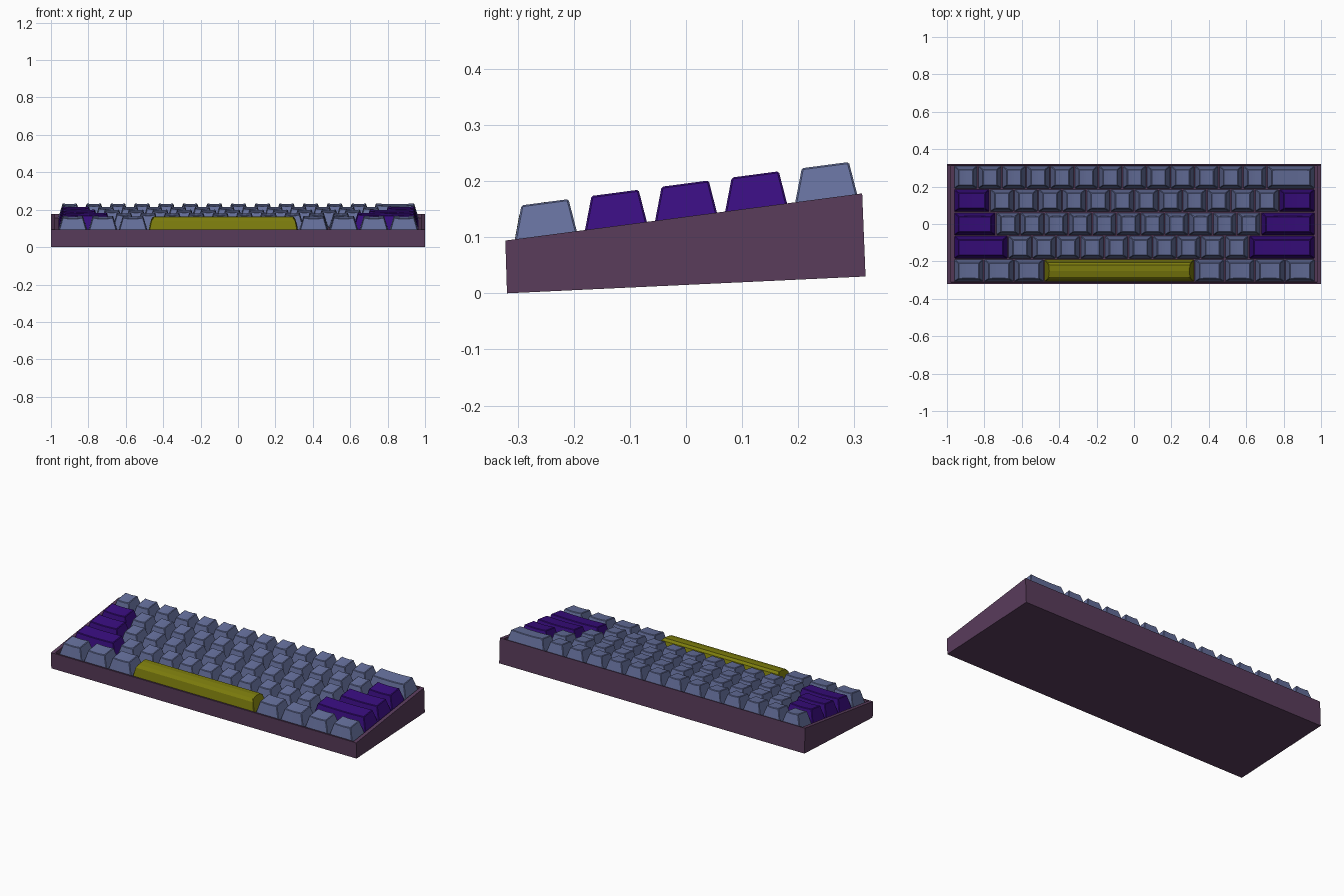
import bpy, bmesh, math

if "Cube" in bpy.data.objects:
    bpy.data.objects.remove(bpy.data.objects["Cube"])

# Colours
def mat(name, rgb):
    m = bpy.data.materials.new(name)
    m.diffuse_color = (*rgb, 1)
    m.use_nodes = True
    m.node_tree.nodes["Principled BSDF"].inputs["Base Color"].default_value = m.diffuse_color
    return m

CASE = mat("plum_case", (0.10, 0.045, 0.105))
BLUE = mat("slate_keys", (0.13, 0.16, 0.33))
PURPLE = mat("purple_keys", (0.04, 0.004, 0.21))
YELLOW = mat("yellow_key", (0.20, 0.20, 0.004))

# Tilted key plane: t runs front to back along the rim, n is the height above it
Y0, Z0, Y1, Z1 = -0.322, 0.094, 0.314, 0.178
LEN = math.hypot(Y1 - Y0, Z1 - Z0)
C, S = (Y1 - Y0) / LEN, (Z1 - Z0) / LEN
DEPTH = 0.022

def place(x, t, n):
    return (x, Y0 + t * C - n * S, Z0 + t * S + n * C)

def finish(bm, name, material):
    bmesh.ops.recalc_face_normals(bm, faces=bm.faces)
    me = bpy.data.meshes.new(name)
    bm.to_mesh(me)
    bm.free()
    me.materials.append(material)
    ob = bpy.data.objects.new(name, me)
    bpy.context.collection.objects.link(ob)
    return ob

# Wedge case with a shallow tray in the top
def build_case():
    bm = bmesh.new()
    def ring(hx, front, back, fn):
        return [bm.verts.new(fn(x, v)) for x, v in
                ((-hx, front), (hx, front), (hx, back), (-hx, back))]
    rings = [
        ring(1, 0, 1, lambda x, v: (x, -0.319 + v * 0.639, v * 0.03)),
        ring(1, 0, LEN, lambda x, v: place(x, v, 0)),
        ring(0.978, 0.008, LEN - 0.005, lambda x, v: place(x, v, 0)),
        ring(0.978, 0.008, LEN - 0.005, lambda x, v: place(x, v, -DEPTH)),
    ]
    for a, b in zip(rings, rings[1:]):
        for i in range(4):
            j = (i + 1) % 4
            bm.faces.new((a[i], a[j], b[j], b[i]))
    bm.faces.new(rings[0])
    bm.faces.new(rings[-1])
    finish(bm, "case", CASE)

# Keycap: a side profile (t offset, n, x inset) swept across the key width
CAP = [(-0.0628, -DEPTH, 0), (-0.036, 0.0588, 0.024),
       (0.0486, 0.0588, 0.024), (0.0584, -DEPTH, 0)]
BAR = [(-0.0628, -DEPTH, 0), (-0.042, 0.042, 0.013), (-0.027, 0.055, 0.024),
       (0.006, 0.0588, 0.028), (0.037, 0.055, 0.024), (0.050, 0.042, 0.013),
       (0.0584, -DEPTH, 0)]

def build_key(name, x0, x1, t, material, profile, dish, steps):
    bm = bmesh.new()
    cx, hw = (x0 + x1) / 2, (x1 - x0) / 2 - 0.0025
    rows = []
    for i in range(steps + 1):
        s = -1 + 2 * i / steps
        rows.append([bm.verts.new(place(cx + s * (hw - inset), t + dt,
                     n - (dish * (1 - s * s) if n > 0 else 0)))
                     for dt, n, inset in profile])
    k = len(profile)
    for a, b in zip(rows, rows[1:]):
        for i in range(k):
            j = (i + 1) % k
            bm.faces.new((a[i], a[j], b[j], b[i]))
    bm.faces.new(rows[0])
    bm.faces.new(rows[-1])
    ob = finish(bm, name, material)
    bev = ob.modifiers.new("soft_edges", 'BEVEL')
    bev.width, bev.segments = 0.003, 1
    bev.limit_method, bev.angle_limit = 'ANGLE', math.radians(40)

build_case()

# Key rows from front to back: (width in units, material)
UNIT, LEFT = 0.1288, -0.964
layout = [
    [(1.25, BLUE)] * 3 + [(6.25, YELLOW)] + [(1.25, BLUE)] * 4,
    [(2.25, PURPLE)] + [(1, BLUE)] * 10 + [(2.75, PURPLE)],
    [(1.75, PURPLE)] + [(1, BLUE)] * 11 + [(2.25, PURPLE)],
    [(1.5, PURPLE)] + [(1, BLUE)] * 12 + [(1.5, PURPLE)],
    [(1, BLUE)] * 13 + [(2, BLUE)],
]
for r, row in enumerate(layout):
    x = LEFT
    for c, (w, m) in enumerate(row):
        x1 = x + w * UNIT
        t = 0.0727 + r * 0.126
        if m is YELLOW:
            build_key("space_bar", x, x1, t, m, BAR, 0, 1)
        else:
            build_key(f"key_row{r + 1}_{c + 1}", x, x1, t, m, CAP, 0.004, 6)
        x = x1
